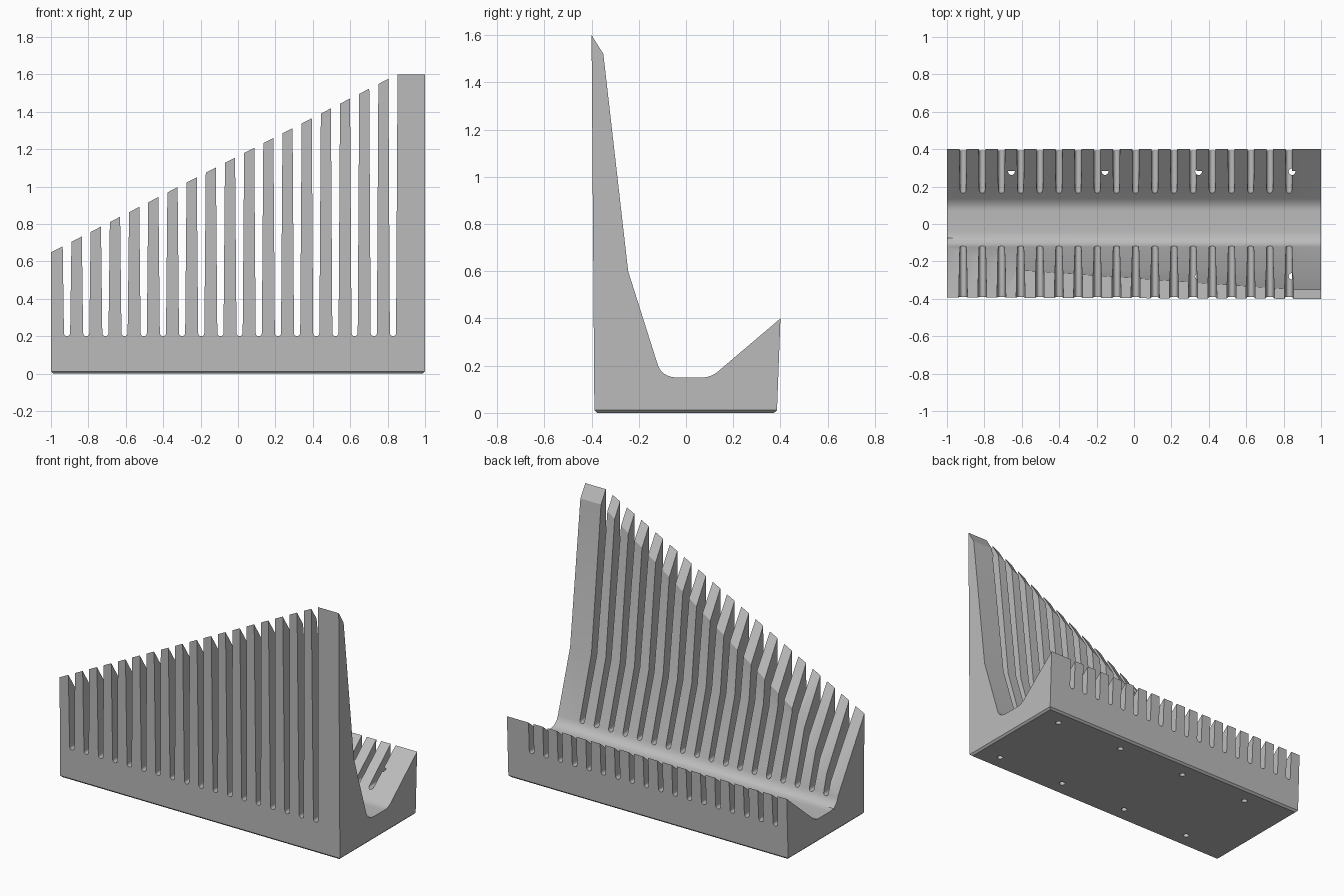
import bpy, bmesh, math

old = bpy.data.objects.get("Cube")
if old:
    bpy.data.objects.remove(old, do_unlink=True)

grey = bpy.data.materials.new("plain grey")
grey.use_nodes = True
COLOUR = (0.5, 0.5, 0.5, 1)
grey.diffuse_color = COLOUR
grey.node_tree.nodes["Principled BSDF"].inputs["Base Color"].default_value = COLOUR


def loft(bm, start, end):
    """Solid between two matching closed outlines."""
    a = [bm.verts.new(p) for p in start]
    b = [bm.verts.new(p) for p in end]
    bm.faces.new(a)
    bm.faces.new(b[::-1])
    for i in range(len(a)):
        j = (i + 1) % len(a)
        bm.faces.new((a[j], a[i], b[i], b[j]))


def finish(bm, name):
    bmesh.ops.recalc_face_normals(bm, faces=bm.faces)
    mesh = bpy.data.meshes.new(name)
    bm.to_mesh(mesh)
    bm.free()
    mesh.materials.append(grey)
    ob = bpy.data.objects.new(name, mesh)
    bpy.context.collection.objects.link(ob)
    return ob


def arc(p, q, r, n=8):
    """Rounded corner from p to r, pulled towards q."""
    pts = []
    for i in range(n + 1):
        t = i / n
        pts.append(tuple((1 - t) ** 2 * p[k] + 2 * t * (1 - t) * q[k] + t * t * r[k]
                         for k in (0, 1)))
    return pts


def ridge(x):
    """Height of the sloping wall top."""
    return 0.66 + 0.508 * (x + 1)


# Body: tall front wall, rounded trough and low sloping back
profile = [(-0.388, 0), (-0.4, 1.6), (-0.35, 1.52), (-0.245, 0.6)]
profile += arc((-0.12, 0.205), (-0.102, 0.15), (-0.035, 0.15))
profile += arc((0.07, 0.15), (0.105, 0.15), (0.135, 0.175))
profile += [(0.4, 0.4), (0.385, 0)]
bm = bmesh.new()
loft(bm, [(-1, y, z) for y, z in profile], [(1, y, z) for y, z in profile])
bottom = [e for e in bm.edges if all(v.co.z < 0.001 for v in e.verts)]
bmesh.ops.bevel(bm, geom=bottom, offset=0.012, segments=1, affect='EDGES')
body = finish(bm, "finned_holder")

# Cutter: slanting plane along the wall top
bm = bmesh.new()
ends = []
for x in (-1.1, 1.1):
    h = ridge(x)
    ends.append([(x, -0.5, h + 0.16), (x, -0.075, h - 0.52),
                 (x, -0.075, 2.2), (x, -0.5, 2.2)])
loft(bm, *ends)
cutters = [finish(bm, "slope_cutter")]

# Cutter: round-bottomed slots, widening upward
bm = bmesh.new()
for i in range(18):
    x, r = -0.914 + i * 0.1025, 0.0165
    outline = [(x - 0.025, ridge(x) + 0.1)]
    for k in range(9):
        a = math.pi + math.pi * k / 8
        outline.append((x + r * math.cos(a), 0.2 + r + r * math.sin(a)))
    outline.append((x + 0.025, ridge(x) + 0.1))
    loft(bm, [(u, -0.6, z) for u, z in outline], [(u, 0.6, z) for u, z in outline])
cutters.append(finish(bm, "slot_cutter"))

# Cutter: mounting holes from below
bm = bmesh.new()
for i in range(4):
    for y in (-0.28, 0.28):
        ring = [(-0.655 + 0.5 * i + 0.018 * math.cos(k * math.pi / 8),
                 y + 0.018 * math.sin(k * math.pi / 8)) for k in range(16)]
        loft(bm, [(u, v, -0.1) for u, v in ring], [(u, v, 0.3) for u, v in ring])
cutters.append(finish(bm, "hole_cutter"))

# Apply the cuts
bpy.ops.object.select_all(action='DESELECT')
body.select_set(True)
bpy.context.view_layer.objects.active = body
for cutter in cutters:
    mod = body.modifiers.new(cutter.name, 'BOOLEAN')
    mod.operation = 'DIFFERENCE'
    mod.solver = 'EXACT'
    mod.object = cutter
    bpy.ops.object.modifier_apply(modifier=mod.name)
    bpy.data.objects.remove(cutter, do_unlink=True)
bpy.ops.object.shade_smooth_by_angle(angle=math.radians(25))
